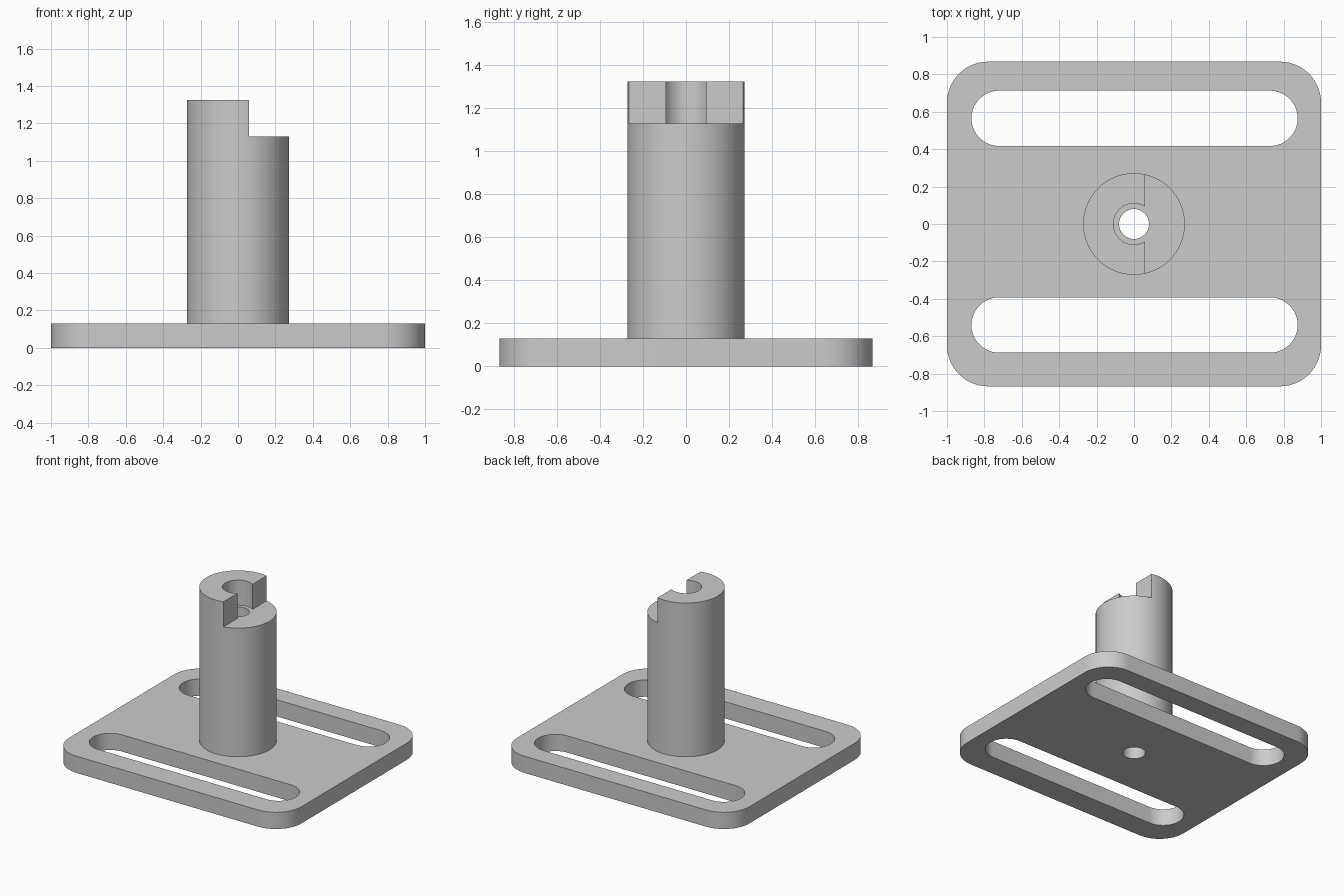
import bpy
import bmesh
from math import sin, cos, pi

cube = bpy.data.objects.get("Cube")
if cube:
    bpy.data.objects.remove(cube, do_unlink=True)

grey = bpy.data.materials.new("plain grey")
grey.use_nodes = True
colour = (0.6, 0.6, 0.6, 1)
grey.diffuse_color = colour
grey.node_tree.nodes["Principled BSDF"].inputs["Base Color"].default_value = colour


def rounded_outline(cx, cy, hx, hy, r, steps):
    """Rounded rectangle outline; hx = hy = r gives a circle, hy = r a slot."""
    pts = []
    for k, (sx, sy) in enumerate([(1, 1), (-1, 1), (-1, -1), (1, -1)]):
        for i in range(steps + 1):
            a = (k + i / steps) * pi / 2
            p = (cx + sx * (hx - r) + r * cos(a), cy + sy * (hy - r) + r * sin(a))
            if not pts or abs(p[0] - pts[-1][0]) + abs(p[1] - pts[-1][1]) > 1e-5:
                pts.append(p)
    if abs(pts[0][0] - pts[-1][0]) + abs(pts[0][1] - pts[-1][1]) < 1e-5:
        pts.pop()
    return pts


def prism(name, outline, z0, z1):
    bm = bmesh.new()
    face = bm.faces.new([bm.verts.new((x, y, z0)) for x, y in outline])
    top = bmesh.ops.extrude_face_region(bm, geom=[face])["geom"]
    verts = [v for v in top if isinstance(v, bmesh.types.BMVert)]
    bmesh.ops.translate(bm, verts=verts, vec=(0, 0, z1 - z0))
    bmesh.ops.recalc_face_normals(bm, faces=bm.faces)
    mesh = bpy.data.meshes.new(name)
    bm.to_mesh(mesh)
    bm.free()
    mesh.materials.append(grey)
    obj = bpy.data.objects.new(name, mesh)
    bpy.context.collection.objects.link(obj)
    return obj


def combine(target, tool, operation):
    """Apply a boolean and discard the tool."""
    mod = target.modifiers.new(tool.name, "BOOLEAN")
    mod.operation, mod.object, mod.solver = operation, tool, "EXACT"
    bpy.context.view_layer.objects.active = target
    bpy.ops.object.modifier_apply(modifier=mod.name)
    bpy.data.objects.remove(tool, do_unlink=True)


def circle(r):
    return rounded_outline(0, 0, r, r, r, 18)


THICK, STEP, TOP = 0.13, 1.13, 1.325

# Base plate with two long slots
base = prism("slotted_base_with_post", rounded_outline(0, 0, 1, 0.868, 0.22, 14), 0, THICK)
for y in (0.565, -0.54):
    combine(base, prism("slot", rounded_outline(0.003, y, 0.872, 0.148, 0.148, 14), -0.1, 0.3), "DIFFERENCE")

# Post, with its top cut back to a step on one side
post = prism("post", circle(0.272), 0.05, TOP)
combine(post, prism("step_cut", [(0.06, -0.5), (0.5, -0.5), (0.5, 0.5), (0.06, 0.5)], STEP, 1.6), "DIFFERENCE")
combine(base, post, "UNION")

# Through bore and the wider counterbore above the step
combine(base, prism("bore", circle(0.08), -0.1, 1.6), "DIFFERENCE")
combine(base, prism("counterbore", circle(0.11), STEP, 1.6), "DIFFERENCE")

bpy.ops.object.select_all(action="DESELECT")
base.select_set(True)
bpy.context.view_layer.objects.active = base
bpy.ops.object.shade_smooth_by_angle(angle=pi / 6)
